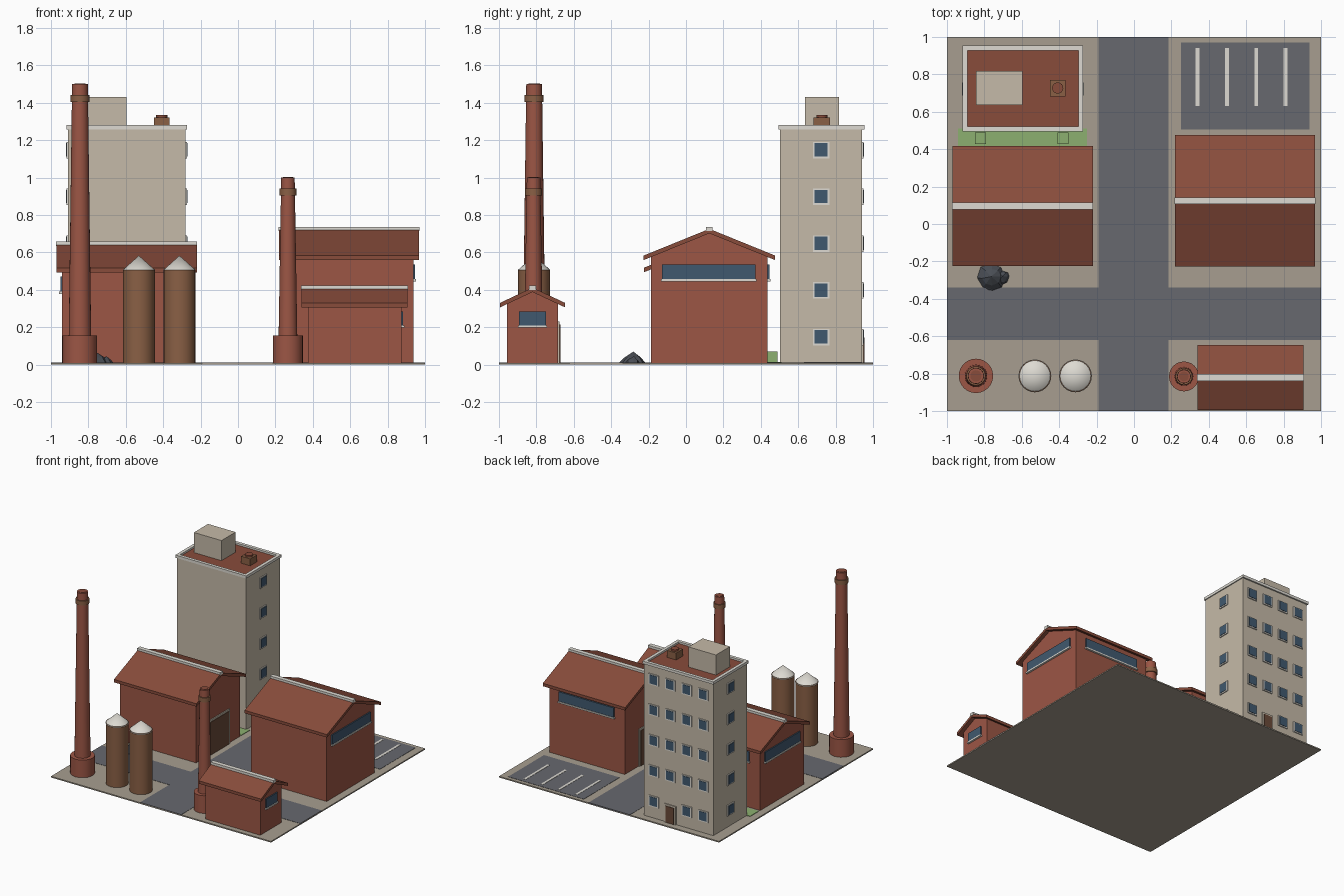
import bpy, bmesh, math, random
from mathutils import Vector

if "Cube" in bpy.data.objects:
    bpy.data.objects.remove(bpy.data.objects["Cube"])

random.seed(3)


def material(name, hexcode):
    m = bpy.data.materials.new(name)
    srgb = [int(hexcode[i:i + 2], 16) / 255 for i in (0, 2, 4)]
    m.diffuse_color = [((c + 0.055) / 1.055) ** 2.4 for c in srgb] + [1]
    m.use_nodes = True
    m.node_tree.nodes["Principled BSDF"].inputs["Base Color"].default_value = m.diffuse_color
    return m


BRICK = material("brick", "9C5645")
ROOF = material("roof_tile", "884C3B")
BROWN = material("brown", "8A6045")
DOOR = material("door_brown", "6A4A38")
STONE = material("stone", "C5BAA8")
PAVE = material("paving", "A79E90")
ROAD = material("asphalt", "67686E")
WHITE = material("off_white", "DDDAD2")
GLASS = material("glass", "40596F")
GREEN = material("green", "8CB070")
COAL = material("coal", "4A4E55")


def finish(name, bm, mat):
    bmesh.ops.recalc_face_normals(bm, faces=bm.faces)
    me = bpy.data.meshes.new(name)
    bm.to_mesh(me)
    bm.free()
    me.materials.append(mat)
    ob = bpy.data.objects.new(name, me)
    bpy.context.collection.objects.link(ob)
    return ob


def boxes(name, mat, *specs):
    """Each spec is x0, x1, y0, y1, z0, z1."""
    bm = bmesh.new()
    for x0, x1, y0, y1, z0, z1 in specs:
        for v in bmesh.ops.create_cube(bm, size=1)["verts"]:
            v.co = Vector(((x0, x1)[v.co.x > 0], (y0, y1)[v.co.y > 0], (z0, z1)[v.co.z > 0]))
    return finish(name, bm, mat)


def on_wall(wall, pos, c, w, z0, z1, d):
    """Box spec for a panel centred at c on a wall, sticking out by d."""
    out = sorted((pos - 0.004 * wall[1], pos + d * wall[1]))
    side = [c - w / 2, c + w / 2]
    return (*out, *side, z0, z1) if wall[0] == "x" else (*side, *out, z0, z1)


def extrude_x(name, mat, profile, x0, x1):
    bm = bmesh.new()
    f = bm.faces.new([bm.verts.new((x0, y, z)) for y, z in profile])
    r = bmesh.ops.extrude_face_region(bm, geom=[f])
    for v in r["geom"]:
        if isinstance(v, bmesh.types.BMVert):
            v.co.x = x1
    return finish(name, bm, mat)


def lathe(name, mat, x, y, profile, n=24):
    bm = bmesh.new()
    rings = []
    for r, z in profile:
        k = n if r > 0 else 1
        rings.append([bm.verts.new((x + r * math.cos(2 * math.pi * i / n),
                                    y + r * math.sin(2 * math.pi * i / n), z)) for i in range(k)])
    for a, b in zip(rings, rings[1:]):
        for i in range(n):
            j = (i + 1) % n
            bm.faces.new([a[i], a[j], b[0]] if len(b) == 1 else [a[i], a[j], b[j], b[i]])
    bm.faces.new(rings[0])
    if len(rings[-1]) > 1:
        bm.faces.new(rings[-1])
    ob = finish(name, bm, mat)
    bpy.ops.object.select_all(action="DESELECT")
    bpy.context.view_layer.objects.active = ob
    ob.select_set(True)
    bpy.ops.object.shade_smooth_by_angle(angle=math.radians(30))
    return ob


def gabled(name, x0, x1, y0, y1, ridge, edge, over_x, over_y):
    """Brick hall with pitched roof and ridge cap; ridge/edge are roof top heights."""
    yc, t = (y0 + y1) / 2, 0.024
    h = (y1 - y0) / 2
    k = (ridge - edge) / (h + over_y)
    eave = ridge - k * h - t / 2
    extrude_x(name + "_walls", BRICK, [(y0, 0.005), (y1, 0.005), (y1, eave),
                                       (yc, ridge - t / 2), (y0, eave)], x0, x1)
    H = h + over_y
    extrude_x(name + "_roof", ROOF, [(yc - H, edge), (yc, ridge), (yc + H, edge),
                                     (yc + H, edge - t), (yc, ridge - t), (yc - H, edge - t)],
              x0 - over_x, x1 + over_x)
    boxes(name + "_ridge_cap", WHITE, (x0 - over_x - .002, x1 + over_x + .002, yc - .018, yc + .018,
                                       ridge - .012, ridge + .011))


def strip_window(name, wall, pos, c, w, z0, z1):
    boxes(name + "_glass", GLASS, on_wall(wall, pos, c, w, z0, z1, .01))
    boxes(name + "_sill", WHITE, on_wall(wall, pos, c, w + .01, z0 - .012, z0, .016))


def framed_door(name, wall, pos, c, w, top):
    boxes(name + "_frame", STONE, on_wall(wall, pos, c, w + .03, .01, top + .015, .008))
    boxes(name, DOOR, on_wall(wall, pos, c, w, .01, top, .012))


XP, XM, YP = ("x", 1), ("x", -1), ("y", 1)

# Ground, roads, parking
boxes("ground", PAVE, (-1, 1, -1, 1, 0, .01))
boxes("roads", ROAD, (-.19, .185, -1, 1, .005, .012), (-1, -.19, -.62, -.34, .005, .012),
      (.185, 1, -.62, -.34, .005, .012))
boxes("parking_lot", ROAD, (.25, .937, .505, .97, .005, .012))
boxes("parking_lines", WHITE, *[(x - .01, x + .01, .63, .94, .008, .014)
                                for x in (.34, .497, .653, .81)])
boxes("lawn", GREEN, (-.94, -.25, .4, .51, .001, .014))
boxes("hedges", GREEN, *[(x - .03, x + .03, .428, .488, .01, .07) for x in (-.82, -.38)])

# Tower block
TX0, TX1, TY0, TY1 = -.908, -.28, .502, .942
boxes("tower_walls", STONE, (TX0, TX1, TY0, TY1, .005, 1.26))
boxes("tower_roof", ROOF, (TX0 + .005, TX1 - .005, TY0 + .005, TY1 - .005, 1.25, 1.265))
px0, px1, py0, py1, pw = -.916, -.272, .494, .954, .026
boxes("tower_parapet", WHITE, (px0, px1, py0, py0 + pw, 1.258, 1.28), (px0, px1, py1 - pw, py1, 1.258, 1.28),
      (px0, px0 + pw, py0 + pw, py1 - pw, 1.258, 1.28), (px1 - pw, px1, py0 + pw, py1 - pw, 1.258, 1.28))
boxes("tower_roof_room", STONE, (-.845, -.595, .635, .818, 1.26, 1.43))
boxes("tower_vent", BROWN, (-.45, -.367, .683, .77, 1.26, 1.322))
lathe("tower_vent_pipe", ROOF, -.408, .727, [(.03, 1.31), (.03, 1.335)], 16)

# Tower windows and entrance
rows = [.148 + .25 * i for i in range(5)]
cols = [-.594 + .15 * (i - 1.5) for i in range(4)]
spots = [(XP, TX1, .722, z) for z in rows] + [(XM, TX0, .722, z) for z in rows]
spots += [(YP, TY1, c, z) for z in rows for c in cols if not (z < .2 and c == cols[2])]
boxes("tower_window_frames", WHITE, *[on_wall(w, p, c, .088, z - .045, z + .043, .008)
                                      for w, p, c, z in spots])
boxes("tower_window_panes", GLASS, *[on_wall(w, p, c, .068, z - .035, z + .036, .011)
                                     for w, p, c, z in spots])
framed_door("tower_door", YP, TY1, cols[2], .075, .145)

# Warehouses
gabled("left_warehouse", -.94, -.25, -.187, .38, .647, .518, .03, .038)
strip_window("left_warehouse_side_window", XM, -.94, .097, .45, .39, .47)
strip_window("left_warehouse_back_window", YP, .38, -.595, .5, .39, .47)
framed_door("left_warehouse_door", XP, -.25, .105, .24, .28)
gabled("right_warehouse", .25, .937, -.187, .437, .726, .583, .031, .04)
strip_window("right_warehouse_side_window", XP, .937, .122, .5, .457, .535)
strip_window("right_warehouse_back_window", YP, .437, .594, .5, .457, .535)
framed_door("right_warehouse_door", XM, .25, .125, .24, .3)

# Boiler house
gabled("boiler_house", .373, .873, -.957, -.684, .412, .33, .033, .038)
strip_window("boiler_house_window", XP, .873, -.82, .145, .21, .285)
framed_door("boiler_house_door", YP, -.684, .623, .12, .215)

# Chimneys
for name, x, y, rb, r0, r1, top in (("tall_chimney", -.845, -.812, .092, .06, .042, 1.5),
                                    ("short_chimney", .267, -.815, .08, .05, .036, 1.0)):
    lathe(name + "_base", BRICK, x, y, [(rb, .005), (rb, .155)])
    lathe(name + "_shaft", BRICK, x, y, [(r0, .15), (r1, top)])
    lathe(name + "_band", BROWN, x, y, [(r1 + .009, top - .095), (r1 + .009, top - .058)])
    lathe(name + "_flue", ROOF, x, y, [(r1 * .72, top - .01), (r1 * .72, top + .003)])

# Silos
for i, x in enumerate((-.53, -.313)):
    lathe(f"silo_{i + 1}_body", BROWN, x, -.812, [(.085, .005), (.085, .51)])
    lathe(f"silo_{i + 1}_cap", WHITE, x, -.812, [(.088, .505), (0, .583)])

# Coal heap
for i, (x, y, r, h) in enumerate(((-.762, -.285, .078, .07), (-.708, -.285, .045, .045),
                                  (-.765, -.32, .045, .035))):
    ob = lathe(f"coal_heap_{i + 1}", COAL, x, y, [(r, .005), (r * .62, h * .55), (0, h)], 8)
    for v in ob.data.vertices:
        v.co.x += random.uniform(-.006, .006)
        v.co.y += random.uniform(-.006, .006)
    ob.data.shade_flat()
